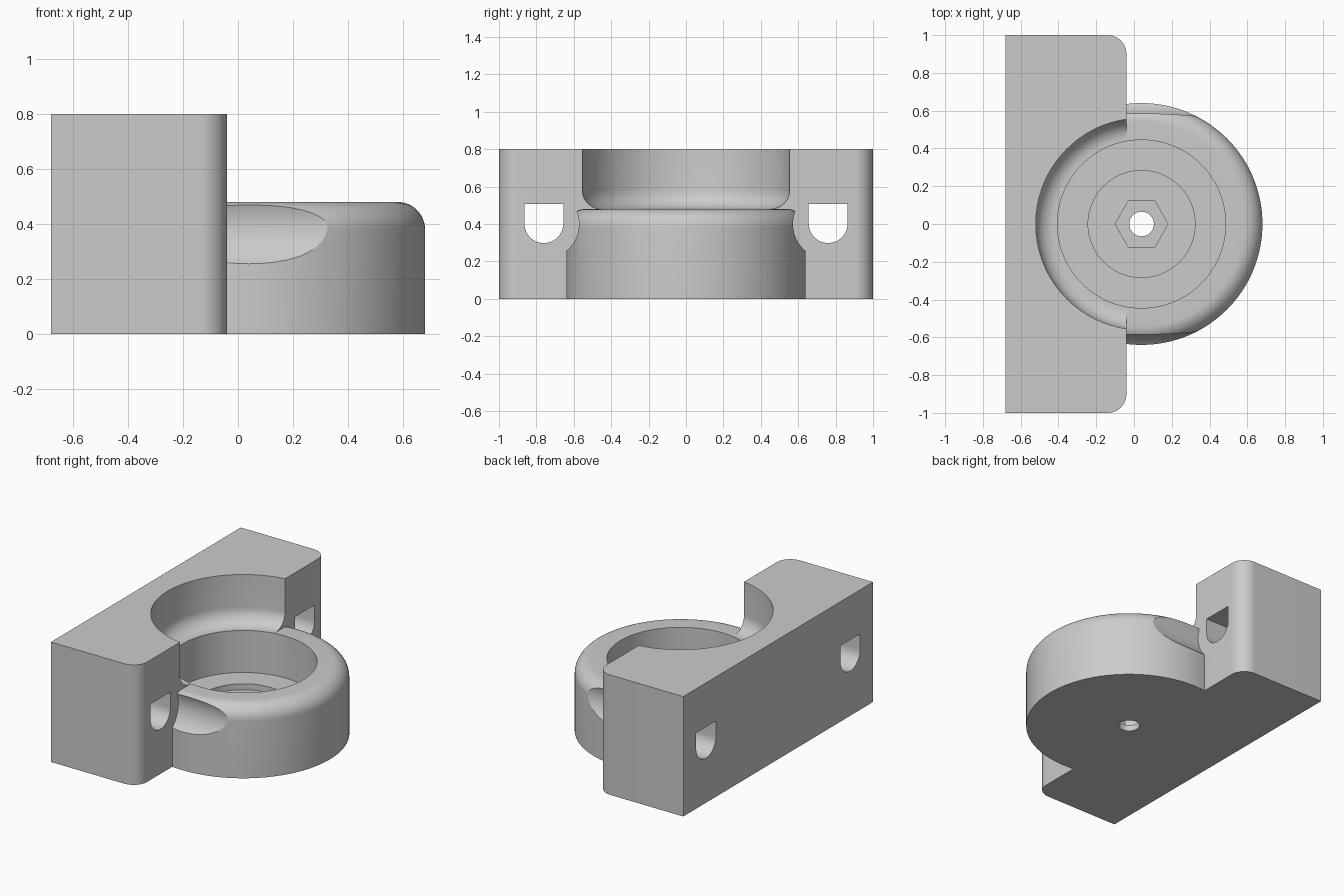
import bpy, bmesh
from math import pi, cos, sin
from mathutils import Vector, Matrix

if "Cube" in bpy.data.objects:
    bpy.data.objects.remove(bpy.data.objects["Cube"])

AXIS_X = 0.04          # centre line of the round housing
FACE_X = -0.04         # front face of the mounting block

grey = bpy.data.materials.new("plain grey")
grey.use_nodes = True
grey.diffuse_color = (0.6, 0.6, 0.6, 1)
bsdf = next(n for n in grey.node_tree.nodes if n.type == "BSDF_PRINCIPLED")
bsdf.inputs["Base Color"].default_value = grey.diffuse_color


def arc(cx, cy, r, start, end, steps=12):
    """Points on an arc, angles in degrees."""
    angles = [(start + (end - start) * i / steps) * pi / 180 for i in range(steps + 1)]
    return [(cx + r * cos(a), cy + r * sin(a)) for a in angles]


def ring(cx, cy, r, sides):
    return arc(cx, cy, r, 0, 360, sides)[:-1]


def finish(name, bm):
    bmesh.ops.remove_doubles(bm, verts=bm.verts, dist=1e-5)
    bmesh.ops.recalc_face_normals(bm, faces=bm.faces)
    mesh = bpy.data.meshes.new(name)
    bm.to_mesh(mesh)
    bm.free()
    mesh.materials.append(grey)
    obj = bpy.data.objects.new(name, mesh)
    bpy.context.collection.objects.link(obj)
    return obj


def prism(name, outline, low, high, along="z"):
    """Extrude a flat outline along z, or a (y, z) outline along x."""
    place = (lambda p, h: (h, *p)) if along == "x" else (lambda p, h: (*p, h))
    bm = bmesh.new()
    face = bm.faces.new([bm.verts.new(place(p, low)) for p in outline])
    result = bmesh.ops.extrude_face_region(bm, geom=[face], use_keep_orig=True)
    top = [v for v in result["geom"] if isinstance(v, bmesh.types.BMVert)]
    bmesh.ops.translate(bm, verts=top, vec=Vector(place((0, 0), high - low)))
    return finish(name, bm)


def lathe(name, profile, steps=128):
    """Revolve an (r, z) profile about the housing axis."""
    bm = bmesh.new()
    verts = [bm.verts.new((r, 0, z)) for r, z in profile]
    edges = [bm.edges.new(pair) for pair in zip(verts, verts[1:])]
    bmesh.ops.spin(bm, geom=verts + edges, cent=(0, 0, 0), axis=(0, 0, 1),
                   angle=2 * pi, steps=steps, use_duplicate=False)
    bmesh.ops.transform(bm, matrix=Matrix.Translation((AXIS_X, 0, 0)), verts=bm.verts)
    return finish(name, bm)


def combine(target, tool, operation="DIFFERENCE"):
    tool.hide_render = True
    mod = target.modifiers.new(tool.name, "BOOLEAN")
    mod.operation, mod.solver, mod.object = operation, "EXACT", tool
    bpy.context.view_layer.objects.active = target
    bpy.ops.object.modifier_apply(modifier=mod.name)
    bpy.data.objects.remove(tool)


# Mounting block with two rounded upright edges
plan = ([(-0.68, -1)] + arc(FACE_X - 0.1, -0.9, 0.1, -90, 0)
        + arc(FACE_X - 0.1, 0.9, 0.1, 0, 90) + [(-0.68, 1)])
bracket = prism("bearing_bracket", plan, -0.2, 0.8)

# Round housing with a rounded top rim and screwdriver scoops in its sides
housing = lathe("housing", [(0, -0.1), (0.64, -0.1)]
                + arc(0.54, 0.38, 0.1, 0, 90) + [(0, 0.48)])
for side in (-1, 1):
    combine(housing, prism("scoop", ring(side * 0.76, 0.4, 0.188, 96), -0.2, 1, "x"))
combine(bracket, housing, "UNION")

# Flat underside
combine(bracket, prism("base_trim", [(-2, -2), (2, -2), (2, 2), (-2, 2)], -1, 0))

# Clearance with a filleted floor, bearing bore and shallow relief below it
bore = ([(0, 0.16), (0.283, 0.16), (0.283, 0.2), (0.445, 0.2), (0.445, 0.4805)]
        + arc(0.46, 0.5805, 0.1, -90, 0) + [(0.56, 1), (0, 1)])
combine(bracket, lathe("bore", bore))

# Hexagonal nut trap and bolt hole
combine(bracket, prism("nut_trap", ring(AXIS_X, 0, 0.14, 6), 0.04, 0.18))
combine(bracket, prism("bolt_hole", ring(AXIS_X, 0, 0.065, 48), -0.1, 0.1))

# Flat-topped screw slots through the block
for side in (-1, 1):
    y = side * 0.76
    slot = arc(y, 0.402, 0.104, 180, 360, 24) + [(y + 0.104, 0.506), (y - 0.104, 0.506)]
    combine(bracket, prism("slot", slot, -1, 0.2, "x"))

# Smooth the curved walls, keep the edges crisp
bpy.ops.object.select_all(action="DESELECT")
bracket.select_set(True)
bpy.context.view_layer.objects.active = bracket
bpy.ops.object.shade_smooth_by_angle(angle=pi / 9)
